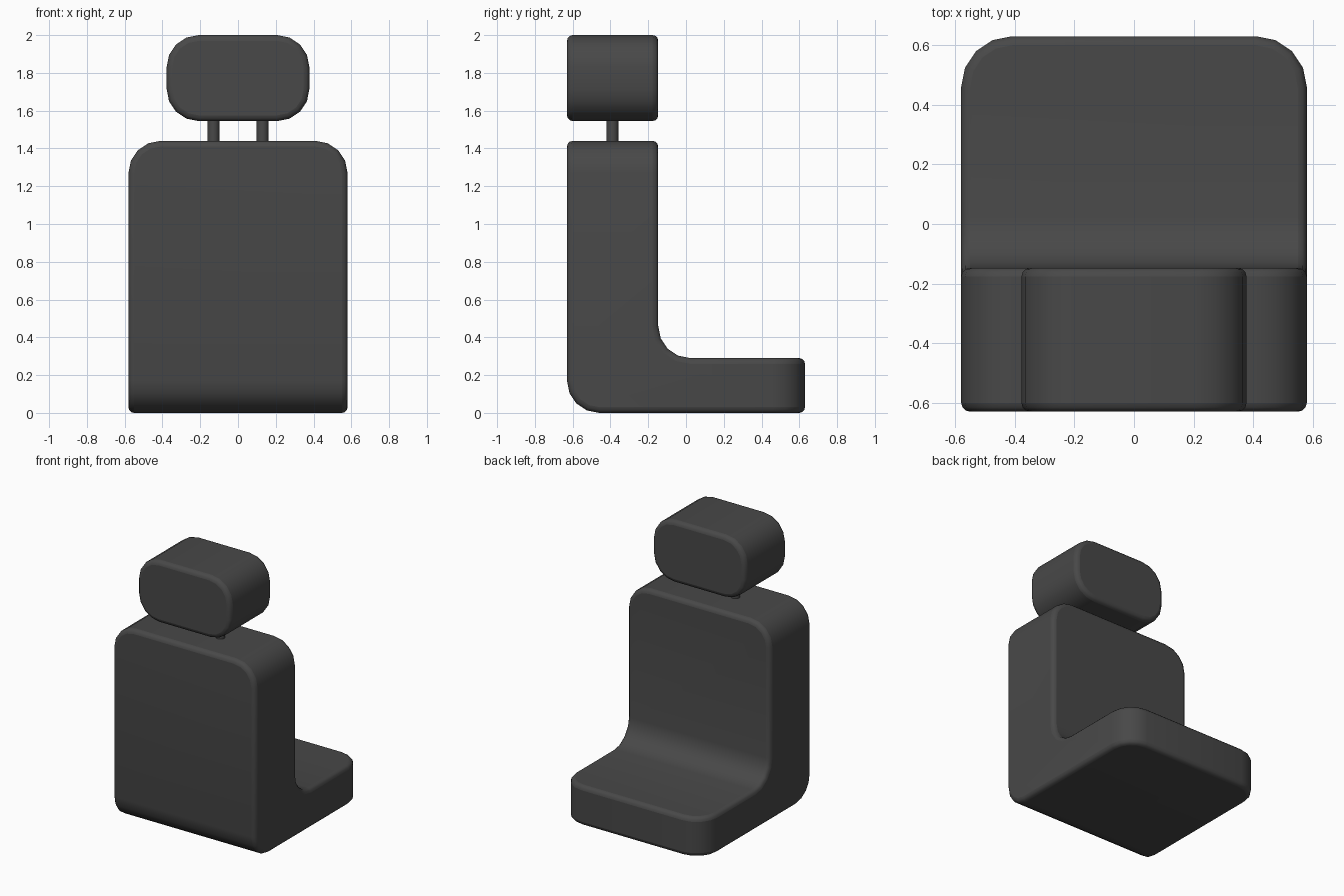
import bpy, bmesh
from mathutils import Vector

if "Cube" in bpy.data.objects:
    bpy.data.objects.remove(bpy.data.objects["Cube"])

dark = bpy.data.materials.new("dark_upholstery")
dark.diffuse_color = (0.065, 0.065, 0.065, 1)
dark.use_nodes = True
dark.node_tree.nodes["Principled BSDF"].inputs["Base Color"].default_value = dark.diffuse_color


def finish(name, bm, edge_bevel=0):
    bmesh.ops.recalc_face_normals(bm, faces=bm.faces)
    me = bpy.data.meshes.new(name)
    bm.to_mesh(me)
    bm.free()
    me.materials.append(dark)
    ob = bpy.data.objects.new(name, me)
    bpy.context.collection.objects.link(ob)
    bpy.ops.object.select_all(action='DESELECT')
    ob.select_set(True)
    bpy.context.view_layer.objects.active = ob
    bpy.ops.object.shade_smooth_by_angle(angle=0.7)
    if edge_bevel:
        mod = ob.modifiers.new("soft_edges", 'BEVEL')
        mod.width = edge_bevel
        mod.segments = 3
        mod.limit_method = 'ANGLE'
        mod.angle_limit = 0.7
    return ob


def cushion(name, profile, half_width, is_corner, radius):
    """Extrude a side profile (y, z) across x, then round the chosen edges."""
    bm = bmesh.new()
    face = bm.faces.new([bm.verts.new((-half_width, y, z)) for y, z in profile])
    ext = bmesh.ops.extrude_face_region(bm, geom=[face])
    verts = [v for v in ext['geom'] if isinstance(v, bmesh.types.BMVert)]
    bmesh.ops.translate(bm, verts=verts, vec=(2 * half_width, 0, 0))
    edges = []
    for e in bm.edges:
        a, b = e.verts[0].co, e.verts[1].co
        d = b - a
        axis = max(range(3), key=lambda i: abs(d[i]))
        if is_corner(axis, (a + b) / 2):
            edges.append(e)
    bmesh.ops.bevel(bm, geom=edges, offset=radius, segments=4, profile=0.5,
                    affect='EDGES', clamp_overlap=True)
    return finish(name, bm, 0.03)


BACK, FRONT, REST = -0.63, 0.63, -0.147


def seat_corner(axis, m):
    if axis == 0:    # crease between seat and backrest, and lower rear edge
        inner = abs(m.y - REST) < 0.01 and abs(m.z - 0.29) < 0.01
        rear = abs(m.y - BACK) < 0.01 and m.z < 0.01
        return inner or rear
    if axis == 1:    # top corners of the backrest
        return m.z > 1.4
    return m.y > 0.6  # front corners of the seat


# One-piece seat and backrest
cushion("seat_and_backrest",
        [(BACK, 0), (FRONT, 0), (FRONT, 0.29), (REST, 0.29), (REST, 1.44), (BACK, 1.44)],
        0.58, seat_corner, 0.17)

# Headrest, rounded along its depth
cushion("headrest",
        [(BACK, 1.545), (REST, 1.545), (REST, 2.0), (BACK, 2.0)],
        0.378, lambda axis, m: axis == 1, 0.17)

# Headrest posts
for side, x in (("left", -0.13), ("right", 0.13)):
    bm = bmesh.new()
    bmesh.ops.create_cone(bm, cap_ends=True, segments=16, radius1=0.032, radius2=0.032, depth=0.18)
    bmesh.ops.translate(bm, verts=bm.verts, vec=Vector((x, -0.39, 1.49)))
    finish("headrest_post_" + side, bm)
